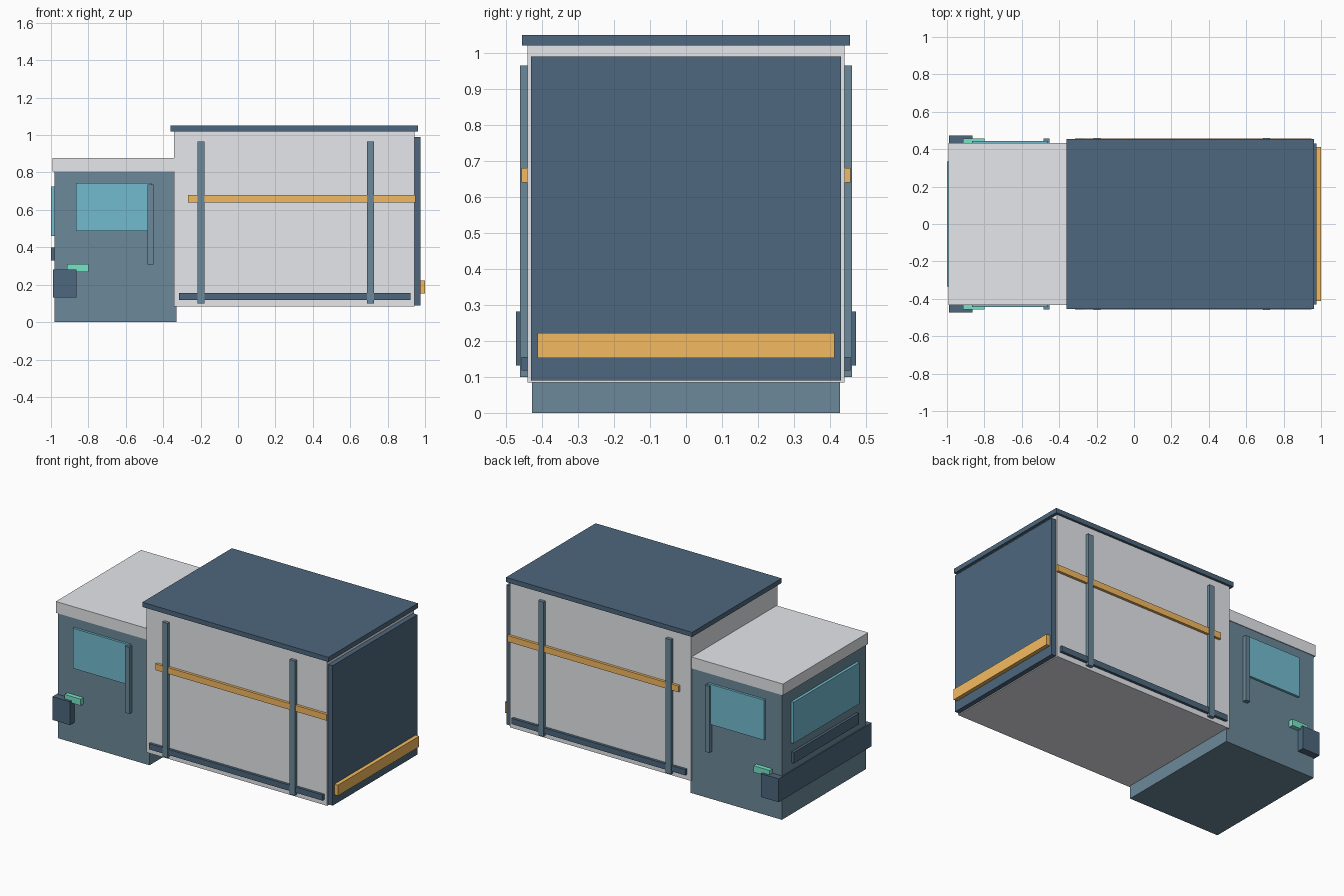
import bpy
import bmesh
from mathutils import Vector

if "Cube" in bpy.data.objects:
    bpy.data.objects.remove(bpy.data.objects["Cube"])


def make_material(name, rgb):
    mat = bpy.data.materials.new(name)
    mat.diffuse_color = (*rgb, 1.0)
    mat.use_nodes = True
    mat.node_tree.nodes["Principled BSDF"].inputs["Base Color"].default_value = mat.diffuse_color
    return mat


navy = make_material("navy", (0.075, 0.135, 0.205))
slate = make_material("slate", (0.15, 0.25, 0.32))
glass = make_material("glass", (0.17, 0.50, 0.63))
amber = make_material("amber", (0.90, 0.49, 0.12))
mint = make_material("mint", (0.19, 0.77, 0.57))
pale = make_material("pale", (0.78, 0.80, 0.83))


def box(name, x, y, z, mat):
    """Box from (min, max) ranges on each axis."""
    size = Vector((x[1] - x[0], y[1] - y[0], z[1] - z[0]))
    mesh = bpy.data.meshes.new(name)
    bm = bmesh.new()
    bmesh.ops.create_cube(bm, size=1.0)
    bmesh.ops.scale(bm, vec=size, verts=bm.verts)
    bm.to_mesh(mesh)
    bm.free()
    obj = bpy.data.objects.new(name, mesh)
    obj.location = (sum(x) / 2, sum(y) / 2, sum(z) / 2)
    bpy.context.collection.objects.link(obj)
    mesh.materials.append(mat)
    return obj


def centred(name, x, half_width, z, mat):
    return box(name, x, (-half_width, half_width), z, mat)


def side_pair(name, x, y, z, mat):
    """The same part on the left and right flank."""
    box(name + "_right", x, (-y[1], -y[0]), z, mat)
    box(name + "_left", x, y, z, mat)


# Cab
centred("cab_body", (-0.982, -0.33), 0.428, (0.0, 0.805), slate)
centred("cab_roof", (-0.993, -0.34), 0.433, (0.805, 0.878), pale)
centred("windshield", (-1.0, -0.98), 0.335, (0.46, 0.725), glass)
centred("grille", (-0.999, -0.98), 0.33, (0.33, 0.40), navy)
centred("front_bumper", (-0.99, -0.864), 0.472, (0.132, 0.282), navy)
side_pair("side_window", (-0.865, -0.463), (0.42, 0.443), (0.486, 0.744), glass)
side_pair("grab_bar", (-0.485, -0.453), (0.425, 0.456), (0.308, 0.735), slate)
side_pair("marker_light", (-0.915, -0.80), (0.42, 0.456), (0.268, 0.31), mint)

# Cargo box
centred("cargo_box", (-0.342, 0.943), 0.44, (0.084, 1.02), pale)
centred("cargo_roof", (-0.362, 0.962), 0.455, (1.02, 1.05), navy)
centred("rear_door", (0.94, 0.975), 0.43, (0.09, 0.99), navy)
centred("rear_bumper", (0.973, 1.0), 0.413, (0.153, 0.222), amber)

# Trim on the cargo sides
side_pair("side_stripe", (-0.267, 0.95), (0.44, 0.457), (0.64, 0.68), amber)
side_pair("lower_rail", (-0.315, 0.922), (0.44, 0.457), (0.118, 0.155), navy)
for i, x in enumerate((-0.197, 0.709)):
    side_pair(f"side_post_{i + 1}", (x - 0.019, x + 0.019), (0.44, 0.461), (0.10, 0.965), slate)
